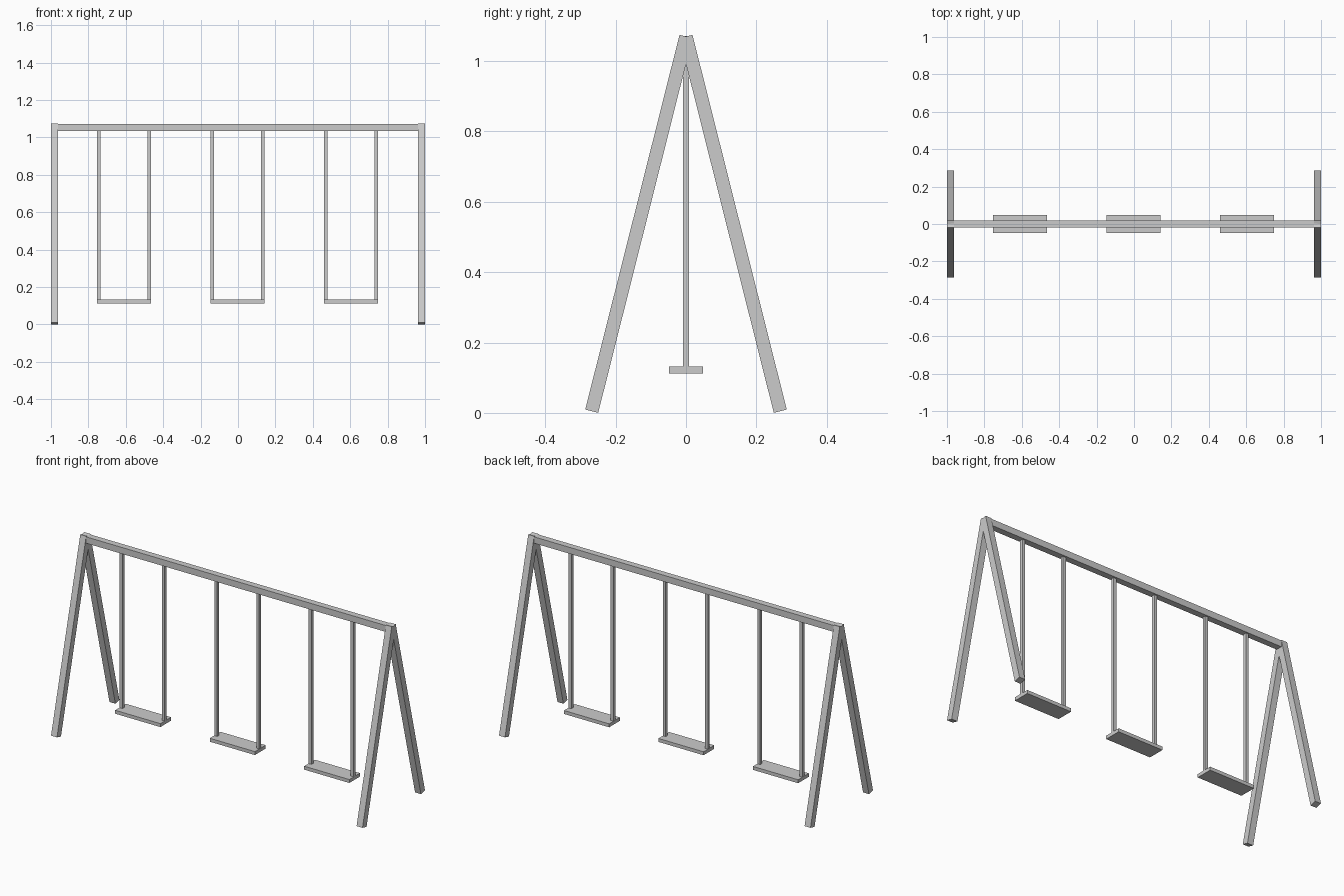
import bpy
from math import atan2, hypot
from mathutils import Matrix

if "Cube" in bpy.data.objects:
    bpy.data.objects.remove(bpy.data.objects["Cube"])


def box(name, center, size, tilt=0.0):
    """Flat-faced box, optionally tilted about the x axis."""
    bpy.ops.mesh.primitive_cube_add(size=1)
    ob = bpy.context.object
    ob.name = name
    ob.data.transform(Matrix.Translation(center) @ Matrix.Rotation(tilt, 4, 'X')
                      @ Matrix.Diagonal((*size, 1)))
    return ob


BAR = 0.038
FOOT_Y, FOOT_Z, TOP_Z = 0.268, 0.005, 1.07

# A-frame legs, crossing at the top
rise = TOP_Z - FOOT_Z
for end, sx in (("left", -1), ("right", 1)):
    for side, sy in (("front", -1), ("back", 1)):
        box(f"{side}_{end}_leg",
            (sx * (1 - BAR / 2), sy * FOOT_Y / 2, (TOP_Z + FOOT_Z) / 2),
            (BAR, BAR, hypot(FOOT_Y, rise)), sy * atan2(FOOT_Y, rise))

# Crossbeam
box("crossbeam", (0, 0, 1.0525), (1.96, 0.037, 0.037))

# Three swings: seat board and two hangers
SEAT_W, ROD = 0.29, 0.018
for i, x in enumerate((-0.609, -0.002, 0.604), 1):
    box(f"seat_{i}", (x, 0, 0.122), (SEAT_W, 0.098, 0.02))
    for side, s in (("left", -1), ("right", 1)):
        box(f"{side}_hanger_{i}", (x + s * (SEAT_W - ROD - 0.002) / 2, 0, 0.582),
            (ROD, ROD, 0.91))
